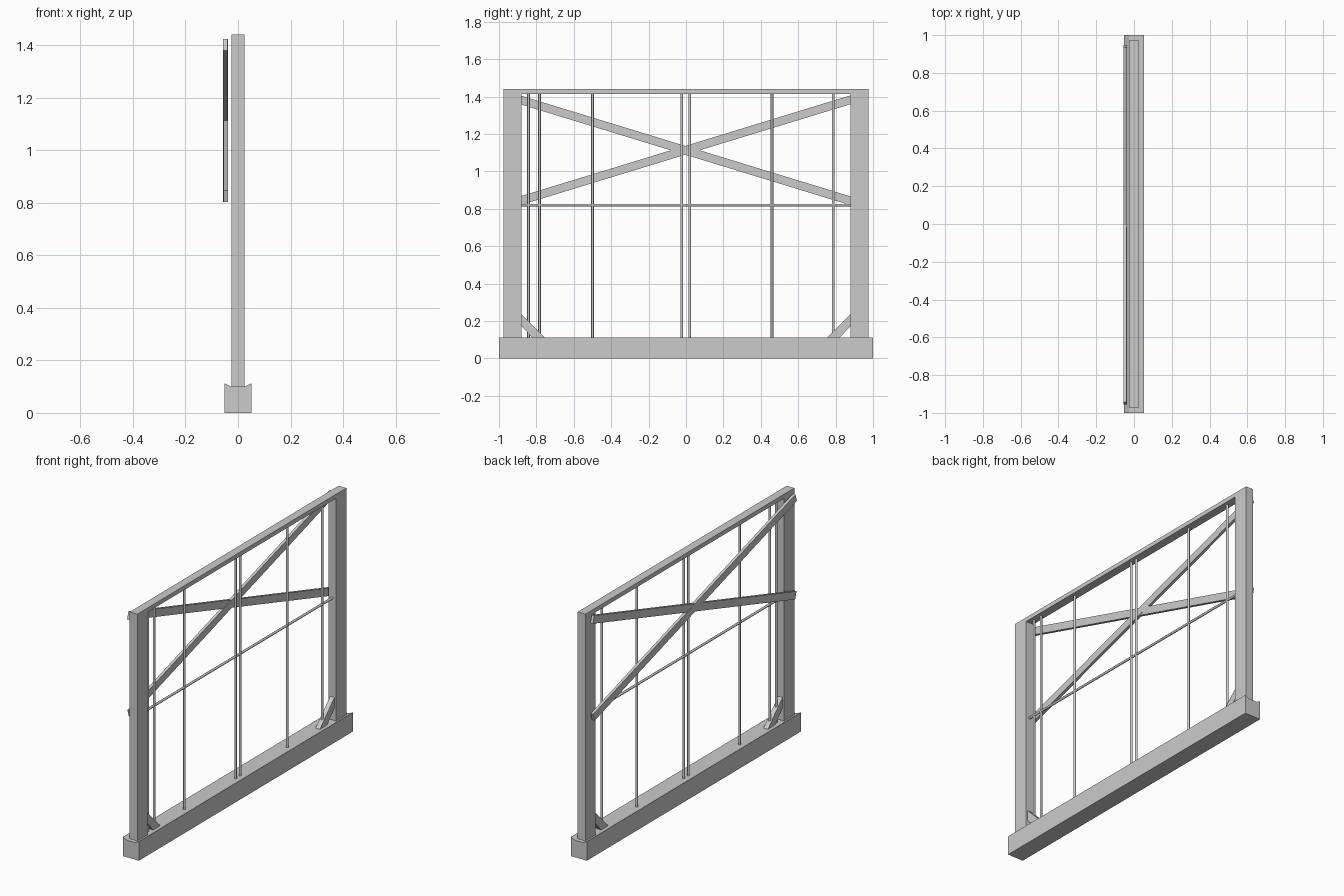
import bpy, bmesh, math
from mathutils import Matrix

if "Cube" in bpy.data.objects:
    bpy.data.objects.remove(bpy.data.objects["Cube"])


def finish(name, bm):
    bmesh.ops.recalc_face_normals(bm, faces=bm.faces)
    me = bpy.data.meshes.new(name)
    bm.to_mesh(me)
    bm.free()
    ob = bpy.data.objects.new(name, me)
    bpy.context.collection.objects.link(ob)
    return ob


def box(name, lo, hi):
    bm = bmesh.new()
    size = [b - a for a, b in zip(lo, hi)]
    mid = [(a + b) / 2 for a, b in zip(lo, hi)]
    bmesh.ops.create_cube(bm, size=1, matrix=Matrix.Translation(mid) @ Matrix.Diagonal((*size, 1)))
    return finish(name, bm)


def prism(name, start, sweep):
    bm = bmesh.new()
    face = bm.faces.new([bm.verts.new(p) for p in start])
    ext = bmesh.ops.extrude_face_region(bm, geom=[face], use_keep_orig=True)
    moved = [g for g in ext["geom"] if isinstance(g, bmesh.types.BMVert)]
    bmesh.ops.translate(bm, verts=moved, vec=sweep)
    return finish(name, bm)


def rod(name, length, matrix):
    bm = bmesh.new()
    bmesh.ops.create_cone(bm, cap_ends=True, segments=10, radius1=0.007, radius2=0.007,
                          depth=length, matrix=matrix)
    ob = finish(name, bm)
    for p in ob.data.polygons:
        p.use_smooth = len(p.vertices) == 4
    return ob


# base beam with raised outer lips
profile = [(-0.052, 0), (0.052, 0), (0.052, 0.113), (0.026, 0.1), (-0.026, 0.1), (-0.052, 0.113)]
prism("base_beam", [(x, -1, z) for x, z in profile], (0, 2, 0))

# posts and small corner braces at both ends
for side, label in ((-1, "front"), (1, "back")):
    ys = sorted((side * 0.975, side * 0.88))
    box(label + "_post", (-0.025, ys[0], 0.1), (0.025, ys[1], 1.415))
    corner = [(0.885, 0.241), (0.744, 0.1), (0.812, 0.1), (0.885, 0.18)]
    prism(label + "_corner_brace", [(-0.014, side * y, z) for y, z in corner], (0.028, 0, 0))

# top rail
box("top_rail", (-0.025, -0.975, 1.415), (0.025, 0.975, 1.44))

# crossed slats on the outer side
for tilt, label in ((1, "rising_slat"), (-1, "falling_slat")):
    bm = bmesh.new()
    m = (Matrix.Translation((-0.047 + tilt * 0.001, -0.004, 1.113))
         @ Matrix.Rotation(tilt * math.radians(17), 4, 'X')
         @ Matrix.Diagonal((0.017, 1.974, 0.045, 1)))
    bmesh.ops.create_cube(bm, size=1, matrix=m)
    finish(label, bm)

# upright wires and one horizontal wire
for i, y in enumerate((-0.842, -0.783, -0.5, -0.023, 0.02, 0.46, 0.787)):
    rod(f"upright_wire_{i + 1}", 1.32, Matrix.Translation((0, y, 0.76)))
rod("cross_wire", 1.77, Matrix.Translation((0, 0, 0.82)) @ Matrix.Rotation(math.pi / 2, 4, 'X'))
